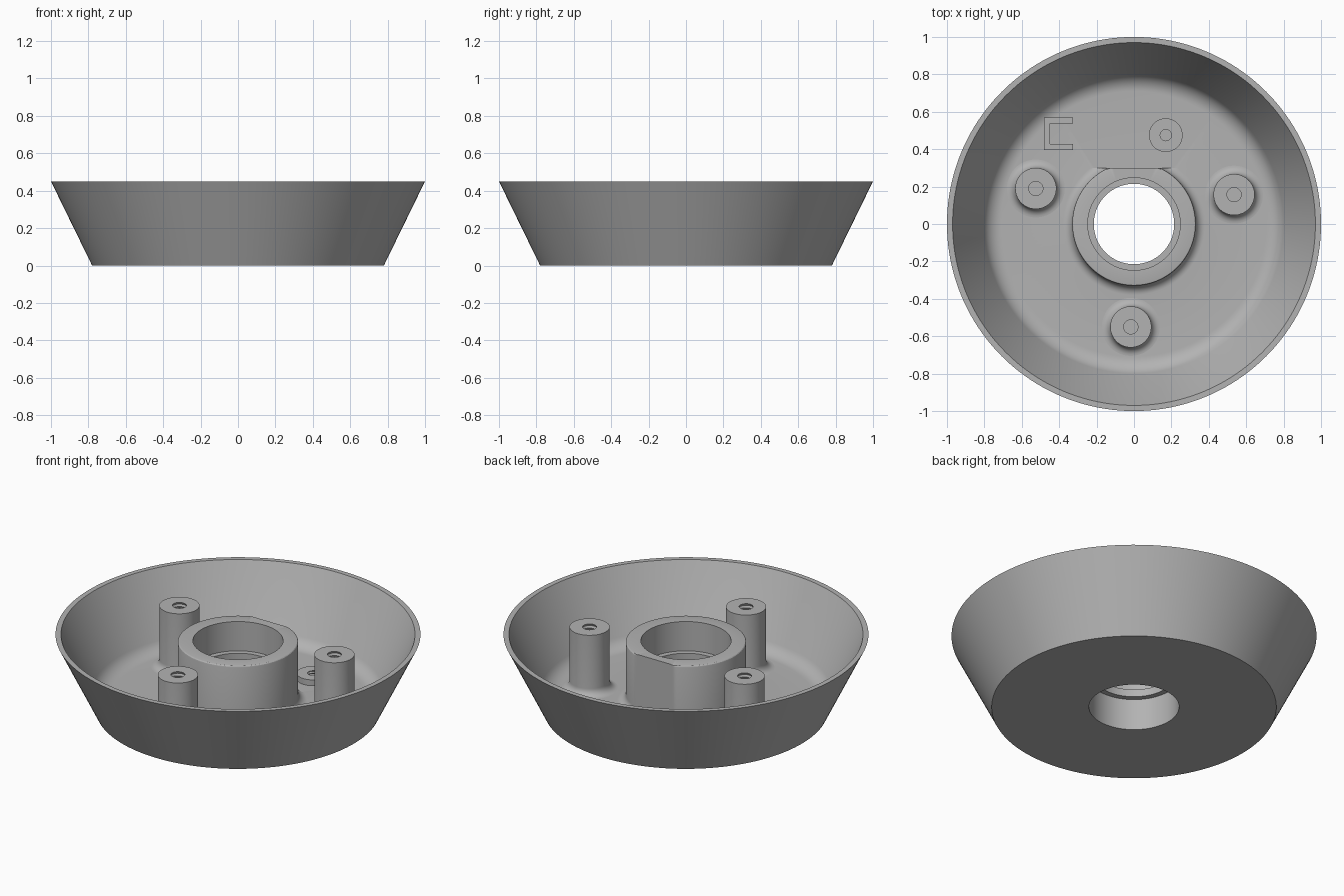
import bpy, bmesh
from math import sin, cos, tan, pi, atan2, radians

cube = bpy.data.objects.get("Cube")
if cube:
    bpy.data.objects.remove(cube, do_unlink=True)

FLOOR = 0.045      # inside floor height
TOP = 0.412        # top of hub and posts
FLAT_Y = 0.30      # flat cut on the back of the hub

grey = bpy.data.materials.new("plain grey")
grey.use_nodes = True
colour = (0.45, 0.45, 0.45, 1)
grey.diffuse_color = colour
grey.node_tree.nodes["Principled BSDF"].inputs["Base Color"].default_value = colour


def arc(cx, cz, r, a0, a1, n=8):
    """Points of a circular arc in the (radius, height) plane."""
    angles = [radians(a0 + (a1 - a0) * i / n) for i in range(n + 1)]
    return [(cx + r * cos(a), cz + r * sin(a)) for a in angles]


def finish(name, bm, location=(0, 0, 0)):
    bmesh.ops.remove_doubles(bm, verts=bm.verts, dist=1e-5)
    bmesh.ops.recalc_face_normals(bm, faces=bm.faces)
    mesh = bpy.data.meshes.new(name)
    bm.to_mesh(mesh)
    bm.free()
    mesh.materials.append(grey)
    obj = bpy.data.objects.new(name, mesh)
    obj.location = location
    bpy.context.collection.objects.link(obj)
    bpy.ops.object.select_all(action="DESELECT")
    obj.select_set(True)
    bpy.context.view_layer.objects.active = obj
    bpy.ops.object.shade_smooth_by_angle(angle=radians(25))
    return obj


def revolve(profile, segments, closed):
    """Turn a (radius, height) profile about the z axis."""
    bm = bmesh.new()
    rings = []
    for r, z in profile:
        rings.append([bm.verts.new((r * cos(2 * pi * i / segments),
                                    r * sin(2 * pi * i / segments), z))
                      for i in range(segments)])
    pairs = list(zip(rings, rings[1:]))
    if closed:
        pairs.append((rings[-1], rings[0]))
    for a, b in pairs:
        for i in range(segments):
            j = (i + 1) % segments
            bm.faces.new((a[i], a[j], b[j], b[i]))
    return bm


# Dish with its central hub and stepped bore, as one turned section
lean = atan2(0.45, 0.22)
fillet = 0.10
corner = 0.97 - (0.45 - FLOOR) / tan(lean)
profile = [(0.247, 0), (0.78, 0), (1, 0.45), (0.97, 0.45)]
profile += arc(corner - fillet * tan(lean / 2), FLOOR + fillet, fillet,
               -90 + lean * 180 / pi, -90)
profile += arc(0.38, FLOOR + 0.05, 0.05, -90, -180)
profile += arc(0.32, TOP - 0.01, 0.01, 0, 90, 3)
profile += [(0.247, TOP), (0.247, 0.235), (0.215, 0.235), (0.215, 0.19), (0.247, 0.19)]
body = revolve(profile, 160, True)
for v in body.verts:   # flat on the back of the hub
    if v.co.xy.length < 0.4 and v.co.z > FLOOR - 0.001:
        v.co.y = min(v.co.y, FLAT_Y)
finish("dish_with_hub", body)


def threaded_hole(r, top, bottom, turns):
    """Ridged bore that ends in a flat bottom."""
    pitch = (top - bottom) / turns
    pts = [(r, top)]
    for i in range(turns):
        z = top - i * pitch
        pts += [(r + 0.006, z - pitch / 2), (r, z - pitch)]
    return pts + [(0, bottom)]


# Three screw posts with filleted feet
post = arc(0.155, FLOOR + 0.045, 0.045, -90, -180) + [(0.11, TOP)]
post += threaded_hole(0.038, TOP, TOP - 0.2, 8)
for name, x, y in (("left_post", 0.535, 0.157), ("right_post", -0.525, 0.19),
                   ("front_post", -0.017, -0.55)):
    finish(name, revolve(post, 64, False), (x, y, 0))

# Low threaded boss on the floor
boss = [(0.09, FLOOR), (0.09, 0.08)] + threaded_hole(0.03, 0.08, 0.05, 2)
finish("low_boss", revolve(boss, 48, False), (0.17, 0.475, 0))

# Low C-shaped locating rib on the floor
bm = bmesh.new()
x0, x1, y0, y1, t = -0.48, -0.325, 0.395, 0.57, 0.032
outline = [(x0, y0), (x1, y0), (x1, y0 + t), (x0 + t, y0 + t),
           (x0 + t, y1 - t), (x1, y1 - t), (x1, y1), (x0, y1)]
face = bm.faces.new([bm.verts.new((x, y, FLOOR - 0.01)) for x, y in outline])
raised = bmesh.ops.extrude_face_region(bm, geom=[face])["geom"]
for v in raised:
    if isinstance(v, bmesh.types.BMVert):
        v.co.z = 0.08
finish("locating_rib", bm)
